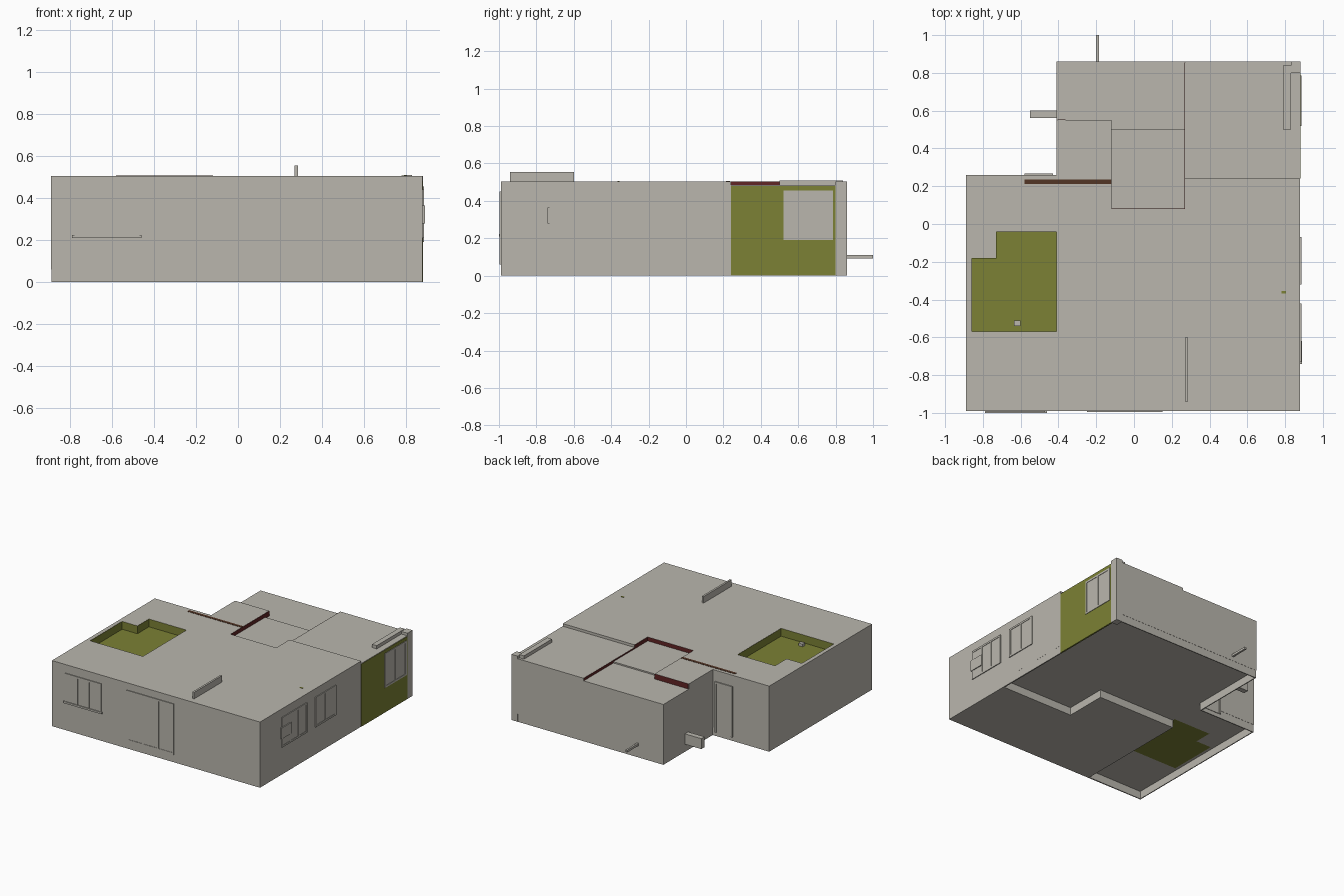
import bpy
import bmesh

cube = bpy.data.objects.get("Cube")
if cube:
    bpy.data.objects.remove(cube, do_unlink=True)


def material(name, rgb):
    m = bpy.data.materials.new(name)
    m.use_nodes = True
    m.diffuse_color = (*rgb, 1)
    m.node_tree.nodes["Principled BSDF"].inputs["Base Color"].default_value = (*rgb, 1)
    return m


plaster = material("warm_grey_plaster", (0.49, 0.47, 0.42))
green = material("olive_green", (0.2, 0.22, 0.035))
red = material("dark_red", (0.12, 0.018, 0.018))
brown = material("dark_brown", (0.085, 0.035, 0.018))


def finish(name, bm, mat):
    me = bpy.data.meshes.new(name)
    bm.to_mesh(me)
    bm.free()
    me.materials.append(mat)
    ob = bpy.data.objects.new(name, me)
    bpy.context.collection.objects.link(ob)
    return ob


def prism(name, pts, z0, z1, mat=plaster):
    """Upright block over a floor plan outline."""
    bm = bmesh.new()
    face = bm.faces.new([bm.verts.new((x, y, z0)) for x, y in pts])
    ext = bmesh.ops.extrude_face_region(bm, geom=[face])
    for v in ext["geom"]:
        if isinstance(v, bmesh.types.BMVert):
            v.co.z = z1
    bmesh.ops.recalc_face_normals(bm, faces=bm.faces)
    return finish(name, bm, mat)


def box(name, x0, x1, y0, y1, z0, z1, mat=plaster):
    return prism(name, [(x0, y0), (x1, y0), (x1, y1), (x0, y1)], z0, z1, mat)


def band(name, pts, z0, z1, mat, thick=0.004):
    """Thin upright strip following a path."""
    bm = bmesh.new()
    lo = [bm.verts.new((x, y, z0)) for x, y in pts]
    hi = [bm.verts.new((x, y, z1)) for x, y in pts]
    for i in range(len(pts) - 1):
        bm.faces.new((lo[i], lo[i + 1], hi[i + 1], hi[i]))
    ob = finish(name, bm, mat)
    mod = ob.modifiers.new("thickness", "SOLIDIFY")
    mod.thickness = thick
    mod.offset = 0
    return ob


ROOF, BASE = 0.505, 0.06
RIGHT, LEFT, FRONT, BACK = 0.88, -0.89, -0.99, 0.86
MID, NOTCH = -0.41, 0.26

# Room blocks, with the living room reaching the ground
prism("living_room", [(MID, FRONT), (RIGHT, FRONT), (RIGHT, -0.39), (0.26, -0.39),
                      (0.26, -0.06), (MID, -0.06)], 0, ROOF)
prism("middle_rooms", [(RIGHT, -0.39), (RIGHT, 0.24), (0.27, 0.24), (0.27, 0.08),
                       (-0.12, 0.08), (-0.12, 0.55), (MID, 0.55), (MID, -0.06),
                       (0.26, -0.06), (0.26, -0.39)], BASE, ROOF)
box("left_front_room", LEFT, MID, FRONT, -0.57, BASE, ROOF)
box("left_rim_wall", LEFT, -0.86, -0.57, -0.18, BASE, ROOF)
prism("left_back_room", [(LEFT, -0.18), (-0.73, -0.18), (-0.73, -0.04), (MID, -0.04),
                         (MID, NOTCH), (LEFT, NOTCH)], BASE, ROOF)
box("corner_room", 0.27, RIGHT, 0.24, BACK, BASE, 0.485)
box("hall", -0.12, 0.27, 0.08, 0.5, BASE, 0.475)
prism("rear_room", [(MID, 0.55), (-0.12, 0.55), (-0.12, 0.5), (0.27, 0.5),
                    (0.27, BACK), (MID, BACK)], BASE, 0.465)

# Sunken green roof well
well = [(-0.86, -0.57), (MID, -0.57), (MID, -0.04), (-0.73, -0.04), (-0.73, -0.18), (-0.86, -0.18)]
prism("well_floor", well, BASE, 0.445, green)
band("well_sides", well + well[:1], 0.445, ROOF - 0.001, green)
box("well_fitting", -0.635, -0.6, -0.54, -0.51, 0.445, 0.465)

# Outer wall skirts down to the ground
s = 0.005
skirt = [(RIGHT - s, -0.39), (RIGHT - s, BACK - s), (MID + s, BACK - s), (MID + s, NOTCH - s),
         (LEFT + s, NOTCH - s), (LEFT + s, FRONT + s), (MID, FRONT + s)]
band("wall_skirt", skirt, 0, 0.1, plaster, 2 * s)

# Coloured edges of the roof steps
band("hall_step", [(-0.12, 0.5), (-0.12, 0.08), (0.27, 0.08), (0.27, 0.24)], 0.47, ROOF - 0.001, red)
band("corner_step", [(0.27, 0.24), (0.27, BACK - s)], 0.46, 0.484, red)
band("rear_step", [(MID + s, 0.55), (-0.12, 0.55), (-0.12, 0.5)], 0.46, ROOF - 0.001, red)
box("roof_slot", -0.58, -0.12, 0.213, 0.235, 0.5, ROOF + 0.002, brown)

# Green side wall, corner pillar and roof ledges
box("green_wall", RIGHT - 0.01, RIGHT + 0.002, 0.24, 0.8, 0, 0.481, green)
box("corner_pillar", 0.83, RIGHT + 0.002, 0.8, BACK, 0, ROOF)
box("curtain_box", 0.79, 0.83, 0.5, 0.84, 0.47, 0.51)
box("roof_bar", 0.27, 0.285, -0.94, -0.6, ROOF, 0.555)
box("roof_mark", 0.78, 0.805, -0.367, -0.355, ROOF, ROOF + 0.002, green)

# Fittings on the outer walls
box("side_slab", -0.55, MID, 0.56, 0.6, 0.06, 0.14)
box("rear_rod", -0.2, -0.185, BACK, 1.0, 0.093, 0.11)
box("side_unit", RIGHT, 0.89, -0.74, -0.62, 0.28, 0.365)


def window(name, side, u0, u1, z0, z1, panes, sill=0.0):
    """Raised frame with dividers on the front or right wall."""
    bar = 0.014

    def piece(part, a, b, c, d, depth):
        if side == "front":
            box(name + part, a, b, FRONT - depth, FRONT, c, d)
        else:
            box(name + part, RIGHT, RIGHT + depth, a, b, c, d)

    step = (u1 - u0 - bar) / panes
    for i in range(panes + 1):
        u = u0 + i * step
        piece("_post_%d" % i, u, u + bar, z0, z1, 0.006)
    piece("_head", u0, u1, z1 - bar, z1, 0.006)
    piece("_foot", u0 - sill, u1 + sill, z0, z0 + bar, 0.01 if sill else 0.006)
    piece("_glass", u0, u1, z0, z1, 0.003)


window("front_window", "front", -0.78, -0.47, 0.21, 0.44, 3, 0.01)
window("front_door", "front", -0.25, 0.15, 0.06, 0.45, 3)
window("side_window", "right", -0.73, -0.42, 0.21, 0.44, 3)
window("middle_window", "right", -0.32, -0.07, 0.21, 0.44, 2)
window("corner_window", "right", 0.52, 0.785, 0.19, 0.455, 2)

# Entrance door in the back notch
box("entrance_door", -0.58, -0.43, NOTCH, NOTCH + 0.004, 0.03, 0.42)
for x in (-0.58, -0.444):
    box("entrance_door_post", x, x + 0.014, NOTCH, NOTCH + 0.008, 0.03, 0.42)
box("entrance_door_head", -0.58, -0.43, NOTCH, NOTCH + 0.008, 0.406, 0.42)
